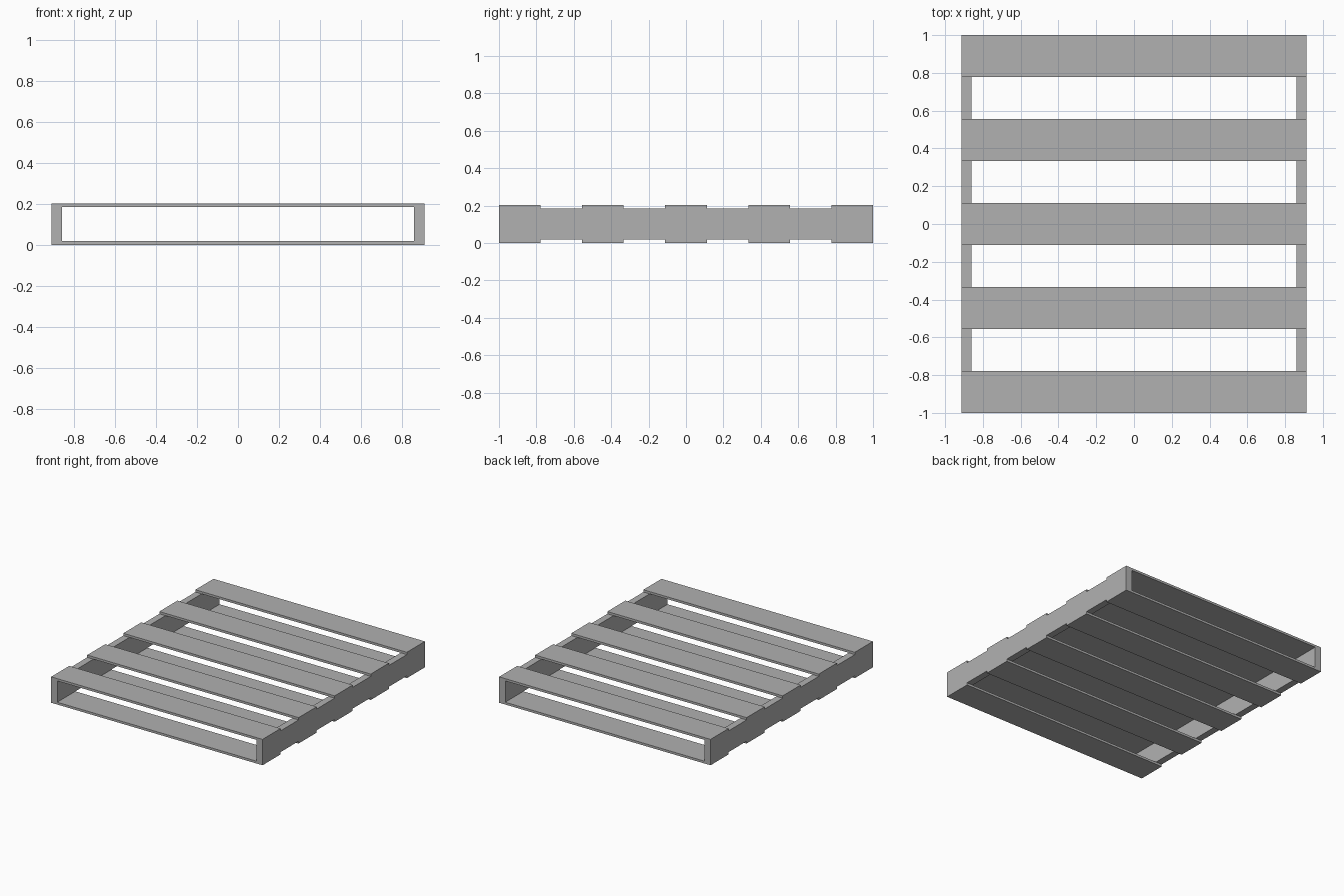
import bpy

if "Cube" in bpy.data.objects:
    bpy.data.objects.remove(bpy.data.objects["Cube"])

HALF_X = 0.912      # half width of the pallet
HEIGHT = 0.202
THICK = 0.018       # slat thickness
SLAT = 2 / 9        # slat depth, equal to the gaps
RAIL = 0.053        # side rail width

grey = bpy.data.materials.new("dark_grey")
grey.diffuse_color = (0.44, 0.44, 0.44, 1)
grey.use_nodes = True
grey.node_tree.nodes["Principled BSDF"].inputs["Base Color"].default_value = grey.diffuse_color


def box(name, center, size):
    bpy.ops.mesh.primitive_cube_add(size=1, location=center)
    obj = bpy.context.object
    obj.name = name
    obj.scale = size
    bpy.ops.object.transform_apply(location=False, rotation=False, scale=True)
    obj.data.materials.append(grey)
    return obj


# Top and bottom slats
for level, z in (("bottom", THICK / 2), ("top", HEIGHT - THICK / 2)):
    for i in range(5):
        y = (i - 2) * 2 * SLAT
        box(f"{level}_slat_{i + 1}", (0, y, z), (2 * HALF_X, SLAT, THICK))

# Side rails between the two slat layers
for side, s in (("left", -1), ("right", 1)):
    box(f"{side}_rail", (s * (HALF_X - RAIL / 2), 0, HEIGHT / 2),
        (RAIL, 2, HEIGHT - 2 * THICK))
